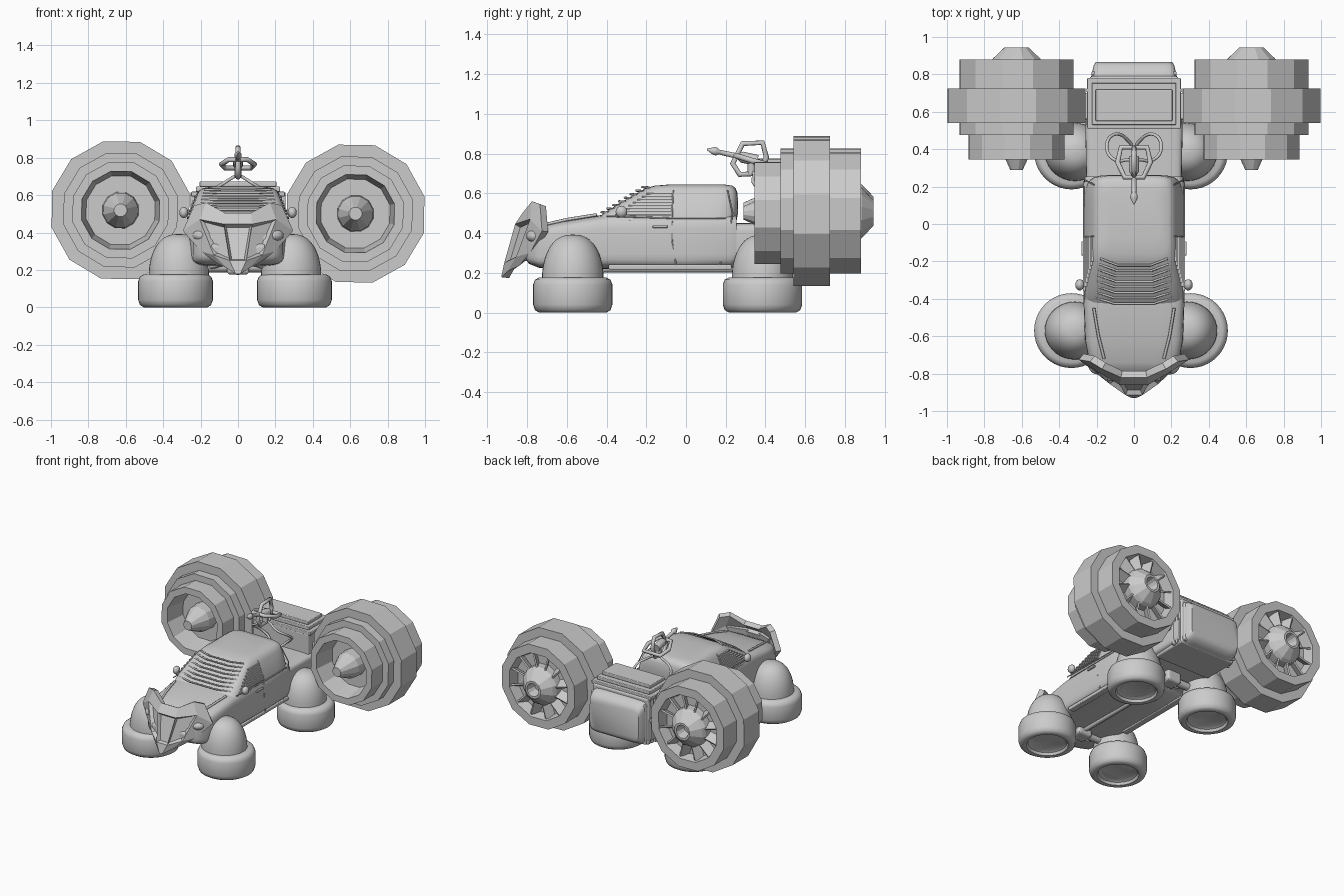
import bpy, bmesh
from math import sin, cos, pi, radians, copysign
from mathutils import Vector, Matrix

if "Cube" in bpy.data.objects:
    bpy.data.objects.remove(bpy.data.objects["Cube"])


def mesh(name, verts, faces, angle=None, recalc=True):
    me = bpy.data.meshes.new(name)
    me.from_pydata([tuple(v) for v in verts], [], faces)
    if recalc:
        bm = bmesh.new()
        bm.from_mesh(me)
        bmesh.ops.recalc_face_normals(bm, faces=bm.faces)
        bm.to_mesh(me)
        bm.free()
    if angle:
        me.shade_smooth()
        me.set_sharp_from_angle(angle=radians(angle))
    ob = bpy.data.objects.new(name, me)
    bpy.context.collection.objects.link(ob)
    return ob


def loft(name, rings, angle=35):
    n = len(rings[0])
    verts = [p for r in rings for p in r]
    faces = [(i * n + j, i * n + (j + 1) % n, (i + 1) * n + (j + 1) % n, (i + 1) * n + j)
             for i in range(len(rings) - 1) for j in range(n)]
    faces += [tuple(range(n)), tuple(range(len(verts) - n, len(verts)))]
    return mesh(name, verts, faces, angle)


def squircle(a, b, n, k=32):
    pts = []
    for i in range(k):
        t = 2 * pi * (i + .5) / k
        c, s = cos(t), sin(t)
        pts.append((a * copysign(abs(c) ** (2 / n), c), b * copysign(abs(s) ** (2 / n), s)))
    return pts


def lathe(name, prof, segs, place, angle=None, phase=0.0):
    """Spin (radius, height) pairs about local z."""
    rings = [[place @ Vector((max(r, .002) * cos(2 * pi * j / segs + phase),
                              max(r, .002) * sin(2 * pi * j / segs + phase), h))
              for j in range(segs)] for r, h in prof]
    return loft(name, rings, angle)


def box(name, c, size, rot=None, bevel=0.0):
    m = Matrix.Translation(c) @ (rot.to_4x4() if rot else Matrix())
    v = [m @ Vector((x * size[0] / 2, y * size[1] / 2, z * size[2] / 2))
         for x in (-1, 1) for y in (-1, 1) for z in (-1, 1)]
    ob = mesh(name, v, [(0, 1, 3, 2), (4, 6, 7, 5), (0, 4, 5, 1), (2, 3, 7, 6), (0, 2, 6, 4), (1, 5, 7, 3)])
    if bevel:
        b = ob.modifiers.new("bevel", 'BEVEL')
        b.width, b.segments = bevel, 3
    return ob


def tube(name, pts, r, closed=False, smooth=False):
    cu = bpy.data.curves.new(name, 'CURVE')
    cu.dimensions, cu.bevel_depth, cu.bevel_resolution = '3D', r, 2
    cu.use_fill_caps = True
    sp = cu.splines.new('NURBS' if smooth else 'POLY')
    sp.points.add(len(pts) - 1)
    for p, co in zip(sp.points, pts):
        p.co = (*co, 1)
    sp.use_cyclic_u = closed
    if smooth:
        sp.use_endpoint_u, sp.order_u = True, 3
    ob = bpy.data.objects.new(name, cu)
    bpy.context.collection.objects.link(ob)
    return ob


# lower truck body: stations of (y, bottom, top, half width)
def hull(name, stations, n=6):
    loft(name, [[(x, y, (b + t) / 2 + z) for x, z in squircle(w, (t - b) / 2, n)]
                for y, b, t, w in stations])


hull("body", [(-.81, .27, .38, .15), (-.79, .245, .41, .20), (-.74, .225, .433, .24), (-.62, .22, .46, .262),
              (-.42, .22, .492, .27), (0, .215, .50, .272), (.22, .22, .50, .272), (.255, .24, .49, .262)])
hull("bed", [(.24, .24, .45, .255), (.5, .26, .45, .26), (.78, .27, .45, .25)], 9)

# cab: rings of (z, front y, back y, half width)
cab = [(.46, -.46, .255, .27), (.50, -.415, .262, .262), (.55, -.335, .262, .243), (.60, -.25, .26, .222),
       (.625, -.205, .25, .207), (.638, -.16, .235, .185), (.645, -.08, .19, .14)]
loft("cab", [[(x, (f + b) / 2 + y, z) for x, y in squircle(w, (b - f) / 2, 7)] for z, f, b, w in cab])

# windscreen slats, armoured across the glass
for i in range(8):
    t = i / 7
    y, z, w = -.425 + .205 * t, .502 + .127 * t, .215 - .035 * t
    tube("windscreen_slat", [(-w, y + .035, z), (-w * .5, y, z + .003), (w * .5, y, z + .003), (w, y + .035, z)], .006)

for s in (-1, 1):
    # side window slats
    for i in range(8):
        z = .492 + .015 * i
        y0 = -.36 + (z - .49) * 1.5
        box("side_window_slat", (s * (.266 - (z - .49) * .40), (y0 - .07) / 2, z), (.014, -.07 - y0, .008))
    # door seams, handle, sill, hood rail, mirror
    tube("door_seam", [(s * .214, -.065, .615), (s * .263, -.07, .50), (s * .27, -.07, .36), (s * .264, -.05, .24)], .004)
    tube("rear_seam", [(s * .214, .21, .615), (s * .262, .235, .50), (s * .267, .21, .36), (s * .26, .17, .24)], .004)
    tube("belt_line", [(s * .265, -.40, .485), (s * .270, -.07, .475), (s * .268, .2, .475)], .004)
    box("door_handle", (s * .275, -.13, .432), (.014, .075, .014), bevel=.004)
    box("sill", (s * .24, -.08, .228), (.05, .62, .025), bevel=.006)
    tube("hood_rail", [(s * .16, -.72, .44), (s * .19, -.60, .468), (s * .215, -.45, .492)], .008)
    m = Matrix.Translation((s * .29, -.325, .507)) @ Matrix.Diagonal((.024, .03, .03, 1))
    lathe("mirror", [(sin(pi * k / 8), -cos(pi * k / 8)) for k in range(9)], 14, m, 60)
    tube("mirror_arm", [(s * .25, -.31, .49), (s * .29, -.325, .50)], .008)
    m = Matrix.Translation((s * .19, -.755, .385)) @ Matrix.Diagonal((.055, .05, .035, 1))
    lathe("headlight", [(sin(pi * k / 8), -cos(pi * k / 8)) for k in range(9)], 16, m, 60)

# ram plate with three recessed panels
rows = [[(.07, -.82, .505), (.17, -.775, .56), (.235, -.735, .545)],
        [(.075, -.86, .445), (.205, -.785, .47), (.295, -.725, .41)],
        [(.045, -.915, .25), (.13, -.855, .28), (.20, -.785, .30)],
        [(.012, -.93, .178), (.06, -.895, .21), (.11, -.84, .235)]]
rows = [[(-x, y, z) for x, y, z in reversed(r)] + r for r in rows]
plate = mesh("ram_plate", [p for r in rows for p in r],
             [(r * 6 + c, r * 6 + 6 + c, r * 6 + 7 + c, r * 6 + 1 + c) for r in range(3) for c in range(5)], recalc=False)
bm = bmesh.new()
bm.from_mesh(plate.data)
bm.faces.ensure_lookup_table()
bmesh.ops.inset_individual(bm, faces=[bm.faces[i] for i in (6, 7, 8)], thickness=.018, depth=-.025)
bm.to_mesh(plate.data)
bm.free()
sol = plate.modifiers.new("thickness", 'SOLIDIFY')
sol.thickness, sol.offset = .04, -1
box("front_bumper", (0, -.79, .30), (.30, .10, .08), bevel=.02)

# hover wheels lying flat, with domed housings and spoked rims underneath
tyre = [(0, .10), (.125, .10), (.135, .02), (.145, .003), (.17, 0), (.19, .012), (.20, .04),
        (.20, .14), (.19, .165), (.17, .176), (0, .178)]
for s in (-1, 1):
    for y in (-.57, .385):
        x = s * .30 - .016
        place = Matrix.Translation((x - s * .0 + s * .018, y, 0))
        lathe("tyre", tyre, 40, place, 40)
        lathe("rim_hub", [(0, .035), (.025, .03), (.04, .05), (.045, .11), (0, .11)], 20, place, 40)
        lathe("rim_ring", [(.115, .03), (.135, .02), (.135, .06), (.118, .06), (.115, .03)], 32, place, 40)
        for k in range(8):
            rot = Matrix.Rotation(k * pi / 4, 3, 'Z')
            box("rim_spoke", place @ (rot @ Vector((.08, 0, .055))), (.10, .024, .03), rot)
        dome = Matrix.Translation((x, y, .17))
        lathe("wheel_dome", [(.155 * cos(pi / 2 * k / 10) ** .8, .222 * sin(pi / 2 * k / 10)) for k in range(11)],
              36, dome @ Matrix.Diagonal((1.04, 1, 1, 1)), 50)
for y in (-.57, .385):
    tube("axle", [(-.25, y, .215), (.25, y, .215)], .028)
    box("axle_housing", (0, y, .22), (.12, .11, .09), bevel=.02)
    for s in (-1, 1):
        tube("suspension_arm", [(s * .22, y + .07, .20), (s * .07, y - .1, .235)], .014)
tube("drive_shaft", [(0, -.55, .22), (0, .38, .22)], .018)

# rear power unit: block, stacked top slabs, wrapped ribs, curved tailgate
box("power_block", (0, .65, .425), (.47, .28, .35), bevel=.012)
for w, y0, y1, z in ((.50, .51, .78, .605), (.45, .53, .755, .632), (.41, .55, .72, .660)):
    box("top_slab", (0, (y0 + y1) / 2, z), (w, y1 - y0, .027), bevel=.005)
for i in range(4):
    box("rear_rib", (0, .715 + .03 * i, .435 - .008 * i), (.51 - .018 * i, .02, .36 - .02 * i), bevel=.006)
hull("tailgate", [(.76, .25, .58, .235), (.81, .255, .575, .225), (.85, .275, .55, .215), (.865, .30, .52, .205)], 9)

# twelve-sided turbines
shell = [(0, .50), (.19, .50), (.215, .345), (.265, .345), (.265, .475), (.315, .475), (.315, .54), (.38, .54),
         (.38, .725), (.315, .725), (.315, .88), (.25, .88), (.235, .80), (0, .80)]
nose = [(0, .29), (.035, .29), (.095, .42), (.10, .51), (0, .51)]
tail = [(0, .79), (.145, .79), (.145, .86), (.13, .885), (.066, .944), (.05, .944), (.035, .87), (0, .87)]
for s in (-1, 1):
    place = Matrix.Translation((s * .628, 0, .51 - s * .009)) @ Matrix.Rotation(-pi / 2, 4, 'X')
    ph = radians(-14 if s < 0 else -14 + 180)
    lathe("turbine_shell", shell, 12, place, phase=ph)
    lathe("turbine_nose", nose, 12, place, phase=ph)
    lathe("turbine_tail", tail, 12, place, phase=ph)
    for k in range(12):
        rot = Matrix.Rotation(ph + k * pi / 6, 3, 'Z') @ Matrix.Rotation(radians(25), 3, 'X')
        full = place.to_3x3() @ rot
        box("turbine_blade", place @ (rot @ Vector((.19, 0, 0)) + Vector((0, 0, .83))), (.11, .012, .075), full)
    box("turbine_mount", (s * .30, .63, .45), (.16, .14, .14), bevel=.01)

# roof gun: tapered barrel, crossed guard loops, curled legs
aim = Vector((0, -.25, .055)).to_track_quat('Z', 'Y').to_matrix().to_4x4()
lathe("gun_barrel", [(0, 0), (.028, 0), (.028, .08), (.014, .10), (.012, .20), (.02, .21), (.02, .225), (.004, .26), (0, .26)],
      12, Matrix.Translation((0, .36, .765)) @ aim, 40)
tube("upright_guard", [(0, .235, .75), (0, .285, .85), (0, .385, .855), (0, .405, .78), (0, .37, .70), (0, .27, .695)], .014, True)
tube("flat_guard", [(-.05, .25, .79), (.05, .25, .79), (.088, .33, .765), (.07, .41, .745), (-.07, .41, .745),
                    (-.088, .33, .765)], .014, True)
tube("gun_post", [(0, .33, .77), (0, .33, .70)], .02)
for s in (-1, 1):
    tube("gun_leg", [(0, .33, .71), (s * .02, .35, .70), (s * .09, .33, .655), (s * .15, .38, .62), (s * .14, .47, .56),
                     (s * .06, .49, .50), (s * .01, .42, .44)], .009, smooth=True)
